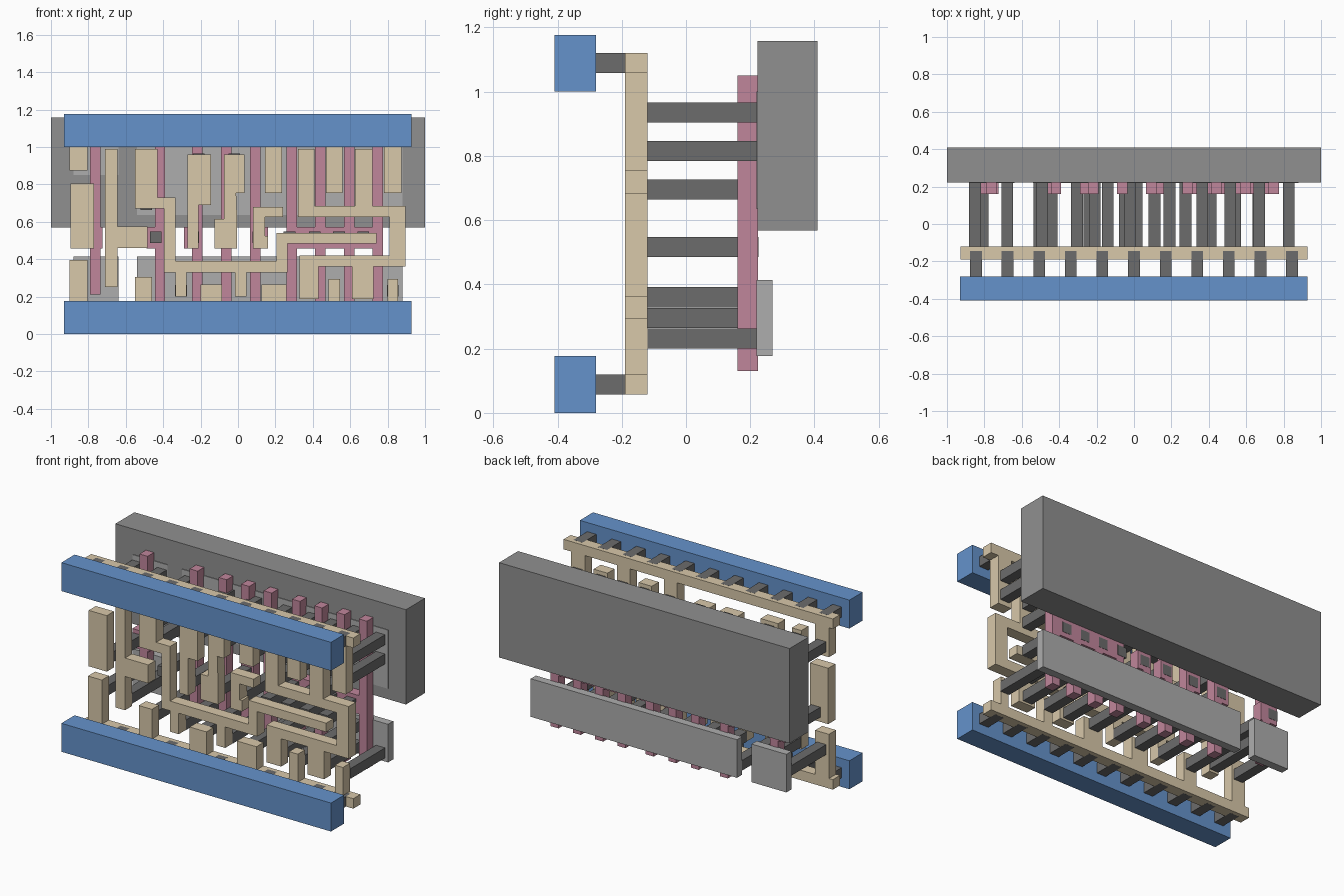
import bpy, bmesh


def material(name, rgb):
    m = bpy.data.materials.new(name)
    m.diffuse_color = (*rgb, 1)
    return m


BLUE = material("metal_blue", (0.13, 0.29, 0.60))
TAN = material("wiring_tan", (0.69, 0.58, 0.40))
PINK = material("gate_pink", (0.53, 0.24, 0.33))
DARK = material("contact_grey", (0.15, 0.15, 0.15))
MID = material("well_grey", (0.28, 0.28, 0.28))
LIGHT = material("diffusion_grey", (0.42, 0.42, 0.42))


def prisms(name, outlines, y0, y1, mat):
    """Extrude x-z outlines from y0 to y1 into one object."""
    bm = bmesh.new()
    for pts in outlines:
        face = bm.faces.new([bm.verts.new((x, y0, z)) for x, z in pts])
        new = bmesh.ops.extrude_face_region(bm, geom=[face])["geom"]
        for v in new:
            if isinstance(v, bmesh.types.BMVert):
                v.co.y = y1
    bmesh.ops.recalc_face_normals(bm, faces=bm.faces)
    me = bpy.data.meshes.new(name)
    bm.to_mesh(me)
    bm.free()
    me.materials.append(mat)
    ob = bpy.data.objects.new(name, me)
    bpy.context.collection.objects.link(ob)
    return ob


def rect(x0, x1, z0, z1):
    return [(x0, z0), (x1, z0), (x1, z1), (x0, z1)]


def square(x, z, size=0.0625):
    h = size / 2
    return rect(x - h, x + h, z - h, z + h)


def comb(back, edge, teeth):
    """Rail outline from z=back to z=edge, with teeth (x0, x1, tip)."""
    pts = [(0.927, back), (-0.927, back), (-0.927, edge)]
    for x0, x1, tip in teeth:
        pts += [(x0, edge), (x0, tip), (x1, tip), (x1, edge)]
    return pts + [(0.927, edge)]


# Well and diffusion plates at the back
prisms("well", [rect(-1, 1, 0.568, 1.158)], 0.223, 0.41, MID)
prisms("lower_diffusion", [rect(-0.88, -0.64, 0.177, 0.414),
                           rect(-0.54, 0.88, 0.177, 0.414)], 0.219, 0.27, LIGHT)
prisms("upper_diffusion", [rect(-0.88, -0.64, 0.85, 1.0),
                           rect(-0.54, 0.88, 0.635, 1.0)], 0.219, 0.27, LIGHT)

# Gate strips: a bar with a contact pad to the left and/or right
W, P0, P1 = 0.055, 0.457, 0.573


def gate(x, left, right, bottom=0.13):
    r, top = x + W, 1.05
    pts = [(x, bottom), (r, bottom)]
    if right > r:
        pts += [(r, P0), (right, P0), (right, P1), (r, P1)]
    pts += [(r, top), (x, top)]
    if left < x:
        pts += [(x, P1), (left, P1), (left, P0), (x, P0)]
    return pts


gates = [gate(-0.79, -0.84, -0.725, 0.21), gate(-0.445, -0.49, -0.39),
         gate(-0.245, -0.29, -0.19), gate(-0.09, -0.09, -0.005),
         gate(0.065, 0.065, 0.16)]
# Output gate: four bars joined by a cross strip
bars = [0.26, 0.413, 0.567, 0.72]
outline = []
for x in bars:
    outline += [(x, P0), (x, 0.13), (x + W, 0.13), (x + W, P0)]
for x in reversed(bars):
    outline += [(x + W, P1), (x + W, 1.05), (x, 1.05), (x, P1)]
prisms("gates", gates + [outline], 0.16, 0.2245, PINK)

# Contacts from gates and diffusion to the local wiring
low = [(x, 0.231) for x in (-0.505, -0.305, -0.14, 0.015, 0.19, 0.375, 0.515, 0.665, 0.828)]
low += [(-0.85, 0.295), (-0.677, 0.295), (0.375, 0.36), (0.665, 0.36)]
mid = [(x, 0.517) for x in (-0.81, -0.44, -0.24, -0.05, 0.11, 0.275, 0.41, 0.54, 0.67)]
high = [(x, 0.935) for x in (-0.85, -0.677, -0.49, -0.21, -0.02, 0.19, 0.365, 0.515, 0.67, 0.828)]
high += [(x, 0.815) for x in (-0.49, -0.21, -0.02, 0.19, 0.365, 0.515, 0.67, 0.828)]
high += [(x, 0.695) for x in (-0.49, 0.365, 0.67)]
prisms("contacts", [square(x, z) for x, z in low + mid + high], -0.12, 0.226, DARK)

# Local wiring: two toothed rails
rails = [
    comb(0.058, 0.12, [(-0.9, -0.805, 0.395), (-0.55, -0.46, 0.305), (-0.2, -0.085, 0.265),
                       (0.125, 0.26, 0.265), (0.485, 0.545, 0.295), (0.8, 0.855, 0.295)]),
    comb(1.12, 1.058, [(-0.9, -0.805, 0.875), (0.145, 0.235, 0.755),
                       (0.47, 0.56, 0.755), (0.78, 0.875, 0.755)]),
]
prisms("wiring_rails", rails, -0.19, -0.12, TAN)

# Local wiring: routed tracks between the rails
tracks = [
    rect(-0.895, -0.77, 0.457, 0.805),
    [(-0.71, 0.25), (-0.645, 0.25), (-0.645, 0.46), (-0.485, 0.46), (-0.485, 0.575),
     (-0.645, 0.575), (-0.645, 0.99), (-0.71, 0.99)],
    [(-0.55, 0.99), (-0.55, 0.67), (-0.395, 0.67), (-0.395, 0.33), (-0.335, 0.33),
     (-0.335, 0.2), (-0.275, 0.2), (-0.275, 0.33), (-0.015, 0.33), (-0.015, 0.2),
     (0.045, 0.2), (0.045, 0.33), (0.265, 0.33), (0.265, 0.485), (0.74, 0.485),
     (0.74, 0.54), (0.207, 0.54), (0.207, 0.39), (-0.335, 0.39), (-0.335, 0.73),
     (-0.43, 0.73), (-0.43, 0.99)],
    [(-0.27, 0.457), (-0.21, 0.457), (-0.21, 0.69), (-0.145, 0.69), (-0.145, 0.96), (-0.27, 0.96)],
    [(-0.125, 0.457), (-0.005, 0.457), (-0.005, 0.615), (-0.01, 0.755), (0.035, 0.755),
     (0.035, 0.96), (-0.075, 0.96), (-0.075, 0.615), (-0.125, 0.615)],
    [(0.08, 0.457), (0.16, 0.457), (0.16, 0.525), (0.145, 0.525), (0.145, 0.625),
     (0.24, 0.625), (0.24, 0.68), (0.08, 0.68)],
    [(0.32, 0.99), (0.32, 0.625), (0.81, 0.625), (0.81, 0.42), (0.33, 0.42), (0.33, 0.187),
     (0.43, 0.187), (0.43, 0.36), (0.61, 0.36), (0.61, 0.187), (0.725, 0.187), (0.725, 0.36),
     (0.895, 0.36), (0.895, 0.685), (0.72, 0.685), (0.72, 0.99), (0.625, 0.99),
     (0.625, 0.685), (0.41, 0.685), (0.41, 0.99)],
]
prisms("wiring_tracks", tracks, -0.19, -0.12, TAN)

# Short posts joining the wiring rails to the power rails
for name, z in (("lower", 0.089), ("upper", 1.089)):
    prisms(name + "_posts", [square(-0.845 + 0.169 * i, z) for i in range(11)], -0.28, -0.145, DARK)
    prisms(name + "_power_rail", [rect(-0.929, 0.927, z - 0.089, z + 0.088)], -0.41, -0.28, BLUE)
